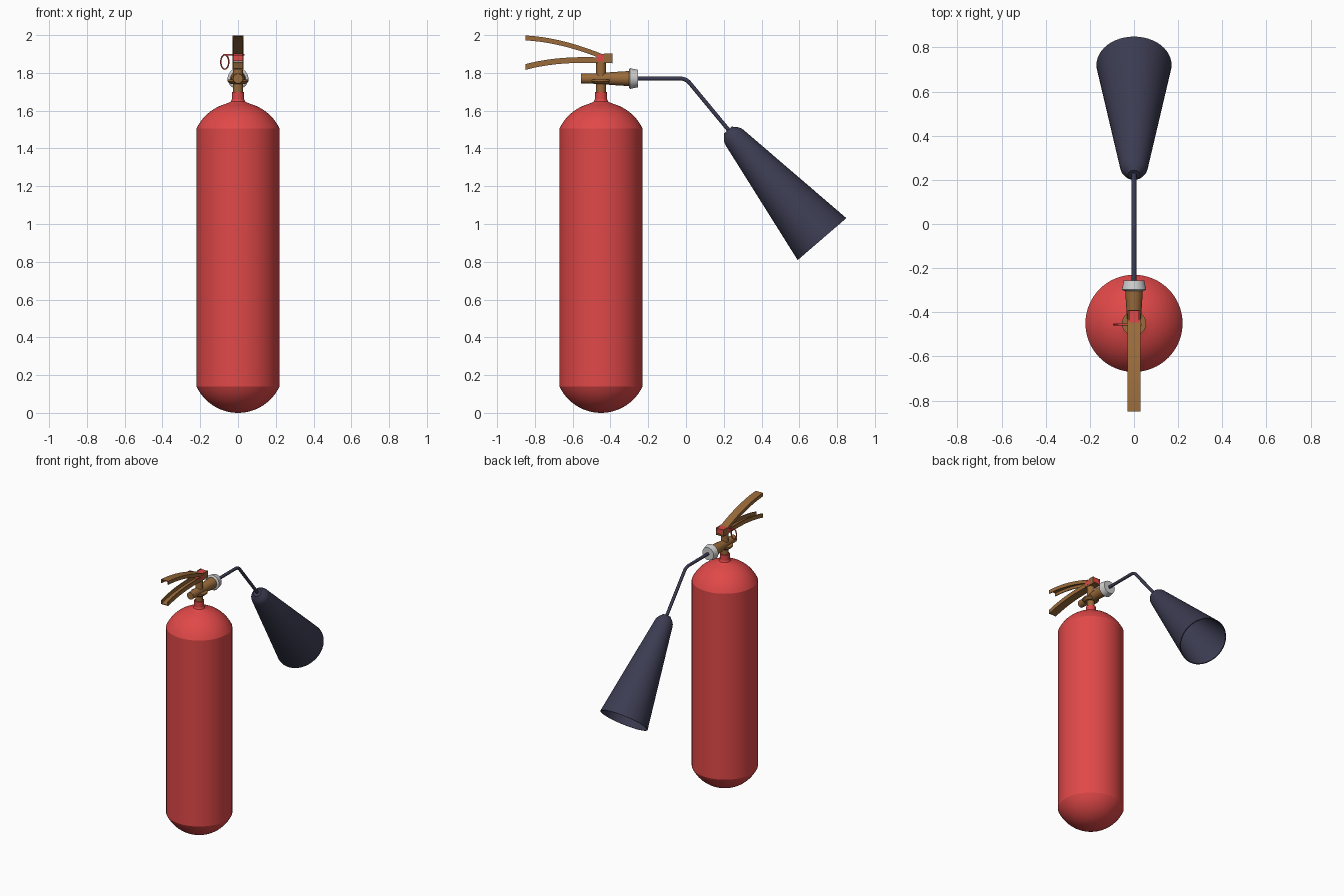
import bpy, bmesh, math
from mathutils import Vector

cube = bpy.data.objects.get("Cube")
if cube:
    bpy.data.objects.remove(cube, do_unlink=True)


def material(name, rgb):
    m = bpy.data.materials.new(name)
    m.use_nodes = True
    m.diffuse_color = (*rgb, 1)
    m.node_tree.nodes["Principled BSDF"].inputs["Base Color"].default_value = (*rgb, 1)
    return m


RED = material("red paint", (0.75, 0.065, 0.065))
BRASS = material("brass", (0.32, 0.145, 0.042))
BLACK = material("dark rubber", (0.045, 0.045, 0.085))
GREY = material("light grey", (0.62, 0.62, 0.62))
AXIS_Y = -0.45


def finish(name, bm, mat, angle=20):
    bmesh.ops.recalc_face_normals(bm, faces=bm.faces)
    mesh = bpy.data.meshes.new(name)
    bm.to_mesh(mesh)
    bm.free()
    mesh.materials.append(mat)
    ob = bpy.data.objects.new(name, mesh)
    bpy.context.collection.objects.link(ob)
    bpy.ops.object.select_all(action='DESELECT')
    ob.select_set(True)
    bpy.context.view_layer.objects.active = ob
    bpy.ops.object.shade_smooth_by_angle(angle=math.radians(angle))
    return ob


def lathe(name, profile, mat, base, direction=(0, 0, 1), sides=48):
    """Spin (radius, height) points around an axis through base."""
    bm = bmesh.new()
    verts = [bm.verts.new((r, 0, h)) for r, h in profile]
    edges = [bm.edges.new(pair) for pair in zip(verts, verts[1:])]
    bmesh.ops.spin(bm, geom=verts + edges, axis=(0, 0, 1), cent=(0, 0, 0),
                   steps=sides, angle=math.tau)
    bmesh.ops.remove_doubles(bm, verts=bm.verts, dist=0.0001)
    rot = Vector((0, 0, 1)).rotation_difference(Vector(direction)).to_matrix()
    for v in bm.verts:
        v.co = rot @ v.co + Vector(base)
    return finish(name, bm, mat)


def box(name, lo, hi, mat):
    bm = bmesh.new()
    bmesh.ops.create_cube(bm, size=1)
    for v in bm.verts:
        v.co = [a + (c + 0.5) * (b - a) for a, b, c in zip(lo, hi, v.co)]
    return finish(name, bm, mat)


def tube(name, points, radius, mat, closed=False):
    curve = bpy.data.curves.new(name, 'CURVE')
    curve.dimensions = '3D'
    curve.bevel_depth = radius
    curve.bevel_resolution = 3
    curve.use_fill_caps = not closed
    spline = curve.splines.new('POLY')
    spline.points.add(len(points) - 1)
    for p, co in zip(spline.points, points):
        p.co = (*co, 1)
    spline.use_cyclic_u = closed
    for_mesh = bpy.data.objects.new(name, curve)
    bpy.context.collection.objects.link(for_mesh)
    bm = bmesh.new()
    bm.from_mesh(for_mesh.to_mesh())
    bpy.data.objects.remove(for_mesh, do_unlink=True)
    return finish(name, bm, mat, 40)


def bezier(a, b, c, n=12):
    a, b, c = Vector(a), Vector(b), Vector(c)
    return [a * (1 - t) ** 2 + b * 2 * t * (1 - t) + c * t * t
            for t in (i / n for i in range(n + 1))]


def channel(name, path, height, opening, mat, half=0.029, wall=0.006):
    """Sweep a U section along (y, z) points; opening is +1 up or -1 down."""
    inner, h = half - wall, height / 2
    section = [(-half, -h), (half, -h), (half, h), (inner, h),
               (inner, wall - h), (-inner, wall - h), (-inner, h), (-half, h)]
    bm = bmesh.new()
    rings = [[bm.verts.new((x, y, z + k * opening)) for x, k in section] for y, z in path]
    for r, s in zip(rings, rings[1:]):
        for i in range(8):
            j = (i + 1) % 8
            bm.faces.new((r[i], r[j], s[j], s[i]))
    bm.faces.new(rings[0])
    bm.faces.new(rings[-1])
    return finish(name, bm, mat)


# Tank: spherical caps, straight wall and a short filleted neck
R, CAP, TOP = 0.22, 0.14, 1.645
ball = (R * R + CAP * CAP) / (2 * CAP)
edge = math.asin(R / ball)
arc = [(ball * math.sin(edge * i / 12), ball * (1 - math.cos(edge * i / 12))) for i in range(13)]
neck = [(0.05, 1.642), (0.038, 1.648), (0.033, 1.66), (0.033, 1.70), (0, 1.70)]
dome = [(r, TOP - h) for r, h in reversed(arc) if r > 0.055]
lathe("tank", arc + dome + neck, RED, (0, AXIS_Y, 0), sides=64)

# Valve: vertical stem, round flange and horizontal body
lathe("valve_stem", [(0, 1.69), (0.026, 1.69), (0.026, 1.86), (0, 1.86)], BRASS, (0, AXIS_Y, 0), sides=24)
lathe("valve_flange", [(0, 1.742), (0.04, 1.742), (0.055, 1.755), (0.055, 1.765), (0, 1.765)],
      BRASS, (0, AXIS_Y, 0), sides=32)
lathe("valve_body", [(0, 0), (0.026, 0), (0.028, 0.10), (0.034, 0.16), (0.04, 0.255), (0, 0.255)],
      BRASS, (0, -0.555, 1.77), (0, 1, 0), 32)
lathe("hose_collar", [(0, 0), (0.046, 0), (0.055, 0.006), (0.046, 0.048), (0, 0.048)],
      GREY, (0, -0.303, 1.77), (0, 1, 0), 32)

# Levers: pressed channels facing each other
upper = bezier((-0.85, 1.985), (-0.66, 1.975), (-0.44, 1.885))
lower = bezier((-0.85, 1.831), (-0.70, 1.872), (-0.50, 1.868)) + [Vector((-0.39, 1.866))]
channel("upper_lever", upper, 0.026, -1, BRASS)
channel("lower_lever", lower, 0.03, 1, BRASS)
for side, x in (("right", -0.03), ("left", 0.024)):
    box(side + "_hinge_plate", (x, -0.435, 1.852), (x + 0.006, -0.39, 1.902), BRASS)

# Safety block with pin and pull ring
box("safety_block", (-0.0295, -0.475, 1.862), (0.0295, -0.435, 1.895), RED)
box("safety_block_top", (-0.0235, -0.45, 1.862), (0.0235, -0.392, 1.9), RED)
tube("safety_pin", [(-0.07, -0.455, 1.896), (0.034, -0.455, 1.896)], 0.005, RED)
ring = [(-0.07 + 0.021 * math.cos(t), -0.455, 1.858 + 0.038 * math.sin(t))
        for t in (i * math.tau / 32 for i in range(32))]
tube("pull_ring", ring, 0.004, RED, closed=True)

# Hose with a soft bend
bend = bezier((0, -0.03, 1.77), (0, 0, 1.77), (0, 0.02, 1.746), 6)
tube("hose", [(0, -0.28, 1.77)] + bend + [(0, 0.24, 1.48)], 0.011, BLACK)

# Hollow discharge horn, rounded at the hose end
start, mouth = Vector((0, 0.255, 1.46)), Vector((0, 0.72, 0.92))
length = (mouth - start).length
horn = [(0, -0.05), (0.028, -0.05), (0.034, -0.042), (0.05, -0.026), (0.059, -0.01), (0.063, 0.006),
        (0.17, length), (0.164, length), (0.057, 0.01), (0, 0.005)]
lathe("discharge_horn", horn, BLACK, start, mouth - start)
